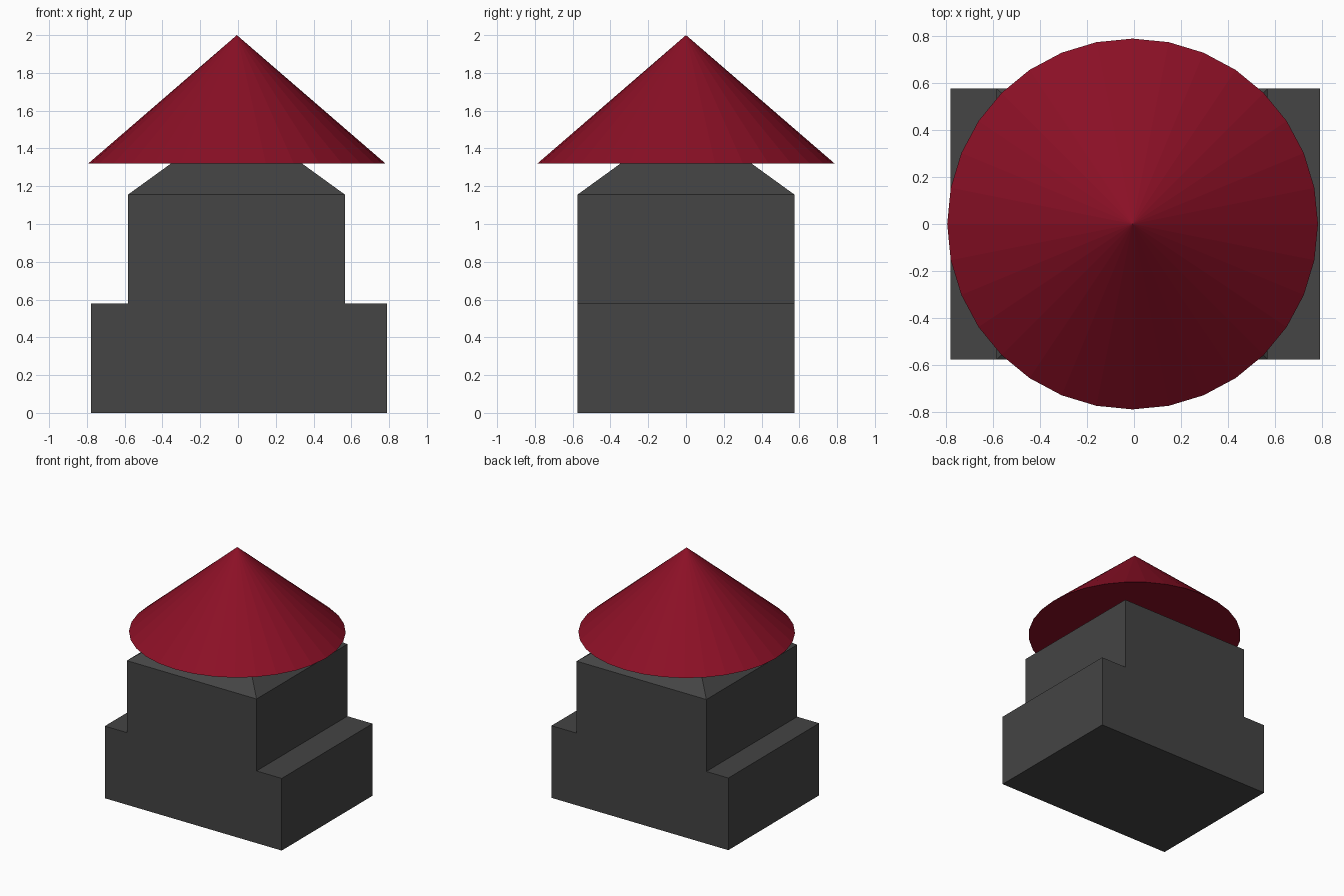
import bpy
import bmesh
from mathutils import Matrix, Vector

if "Cube" in bpy.data.objects:
    bpy.data.objects.remove(bpy.data.objects["Cube"])


def material(name, rgb):
    m = bpy.data.materials.new(name)
    m.diffuse_color = (*rgb, 1.0)
    m.use_nodes = True
    m.node_tree.nodes["Principled BSDF"].inputs["Base Color"].default_value = m.diffuse_color
    return m


def add_object(name, bm, mat):
    bmesh.ops.recalc_face_normals(bm, faces=bm.faces[:])
    mesh = bpy.data.meshes.new(name)
    bm.to_mesh(mesh)
    bm.free()
    mesh.materials.append(mat)
    obj = bpy.data.objects.new(name, mesh)
    bpy.context.collection.objects.link(obj)
    return obj


charcoal = material("charcoal", (0.058, 0.058, 0.058))
dark_red = material("dark red", (0.26, 0.005, 0.019))

CX = -0.008        # tower and roof axis
HALF = 0.575       # half width of the tower
EAVES = 1.32       # underside of the roof

# Stepped body: front profile extruded in depth
profile = [(-0.778, 0), (0.79, 0), (0.79, 0.578), (CX + HALF, 0.578),
           (CX + HALF, 1.155), (CX - HALF, 1.155), (CX - HALF, 0.578), (-0.778, 0.578)]
bm = bmesh.new()
front = bm.faces.new([bm.verts.new((x, -HALF, z)) for x, z in profile])
back = bmesh.ops.extrude_face_region(bm, geom=[front], use_keep_orig=True)
bmesh.ops.translate(bm, vec=(0, 2 * HALF, 0),
                    verts=[v for v in back["geom"] if isinstance(v, bmesh.types.BMVert)])

# Sloping shoulders: top face pulled up and narrowed, ending just inside the roof
top = max(bm.faces, key=lambda f: f.calc_center_median().z)
shoulder = bmesh.ops.extrude_discrete_faces(bm, faces=[top])["faces"][0]
rise = EAVES + 0.01 - 1.155
scale = 1 - rise * (0.228 / 0.165) / HALF
for v in shoulder.verts:
    v.co = Vector((CX + (v.co.x - CX) * scale, v.co.y * scale, v.co.z + rise))
add_object("stepped_body", bm, charcoal)

# Conical roof with a closed underside
bm = bmesh.new()
bmesh.ops.create_cone(bm, cap_ends=True, segments=32, radius1=0.787, radius2=0,
                      depth=2 - EAVES,
                      matrix=Matrix.Translation((CX + 0.002, 0, (2 + EAVES) / 2)))
bmesh.ops.remove_doubles(bm, verts=bm.verts[:], dist=1e-5)
add_object("cone_roof", bm, dark_red)
